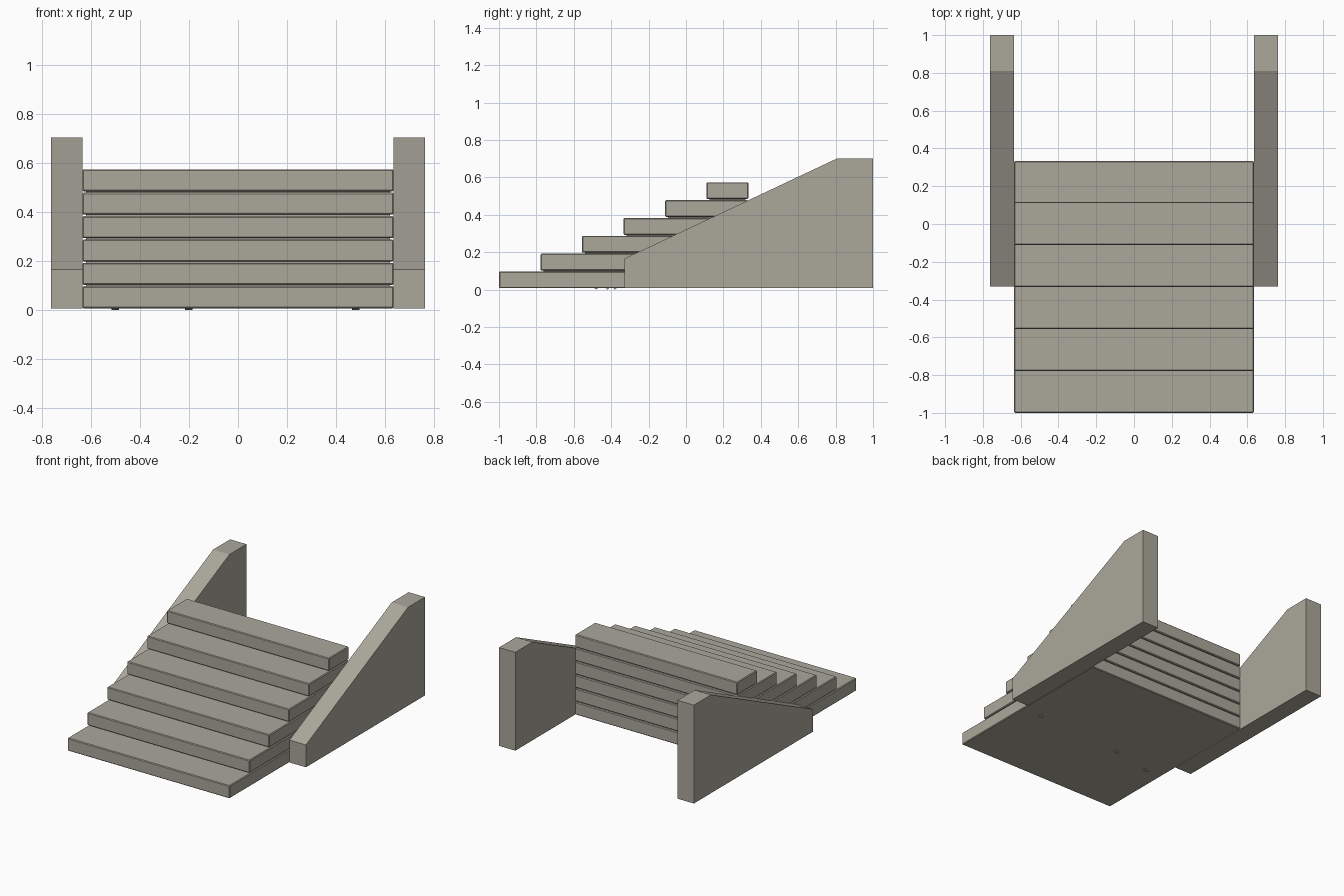
import bpy
import bmesh

if "Cube" in bpy.data.objects:
    bpy.data.objects.remove(bpy.data.objects["Cube"], do_unlink=True)

stone = bpy.data.materials.new("warm_grey_stone")
stone.use_nodes = True
colour = (0.41, 0.39, 0.33, 1)
stone.diffuse_color = colour
stone.node_tree.nodes["Principled BSDF"].inputs["Base Color"].default_value = colour

HALF_WIDTH = 0.634
BASE = 0.007


def extrude_profile(name, profile, x0, x1, bevel=0.0):
    """Extrude a (y, z) outline from x0 to x1."""
    bm = bmesh.new()
    face = bm.faces.new([bm.verts.new((x0, y, z)) for y, z in profile])
    side = bmesh.ops.extrude_face_region(bm, geom=[face])
    moved = [v for v in side["geom"] if isinstance(v, bmesh.types.BMVert)]
    bmesh.ops.translate(bm, vec=(x1 - x0, 0, 0), verts=moved)
    bmesh.ops.recalc_face_normals(bm, faces=bm.faces)
    mesh = bpy.data.meshes.new(name)
    bm.to_mesh(mesh)
    bm.free()
    mesh.materials.append(stone)
    obj = bpy.data.objects.new(name, mesh)
    bpy.context.collection.objects.link(obj)
    if bevel:
        mod = obj.modifiers.new("worn_edges", "BEVEL")
        mod.width = bevel
        mod.segments = 1
    return obj


# Stacked slabs, all flush at the back and shorter towards the top
BACK, RUN, RISE, THICK = 0.333, 0.222, 0.0953, 0.09
for i in range(6):
    front, low = -1 + RUN * i, BASE + RISE * i
    high = low + THICK
    extrude_profile(f"step_{i + 1}",
                    [(front, low), (BACK, low), (BACK, high), (front, high)],
                    -HALF_WIDTH, HALF_WIDTH, bevel=0.005)

# Recessed mortar closing the joints between slabs
for i in range(1, 6):
    front, low = -1 + RUN * i + 0.015, BASE + RISE * i - 0.012
    extrude_profile(f"joint_{i}",
                    [(front, low), (BACK - 0.015, low),
                     (BACK - 0.015, low + 0.02), (front, low + 0.02)],
                    -HALF_WIDTH + 0.015, HALF_WIDTH - 0.015)

# Sloped side walls
wall = [(-0.33, BASE), (1, BASE), (1, 0.702), (0.81, 0.702), (-0.33, 0.165)]
for name, sign in (("left_wall", 1), ("right_wall", -1)):
    extrude_profile(name, wall, sign * HALF_WIDTH, sign * 0.762)

# Small bumps on the underside of the lowest slab
for i, (x, y) in enumerate([(-0.5, -0.48), (-0.2, -0.42), (0.48, -0.38)]):
    extrude_profile(f"underside_bump_{i + 1}",
                    [(y - 0.015, BASE + 0.005), (y, 0), (y + 0.015, BASE + 0.005)],
                    x - 0.015, x + 0.015)
